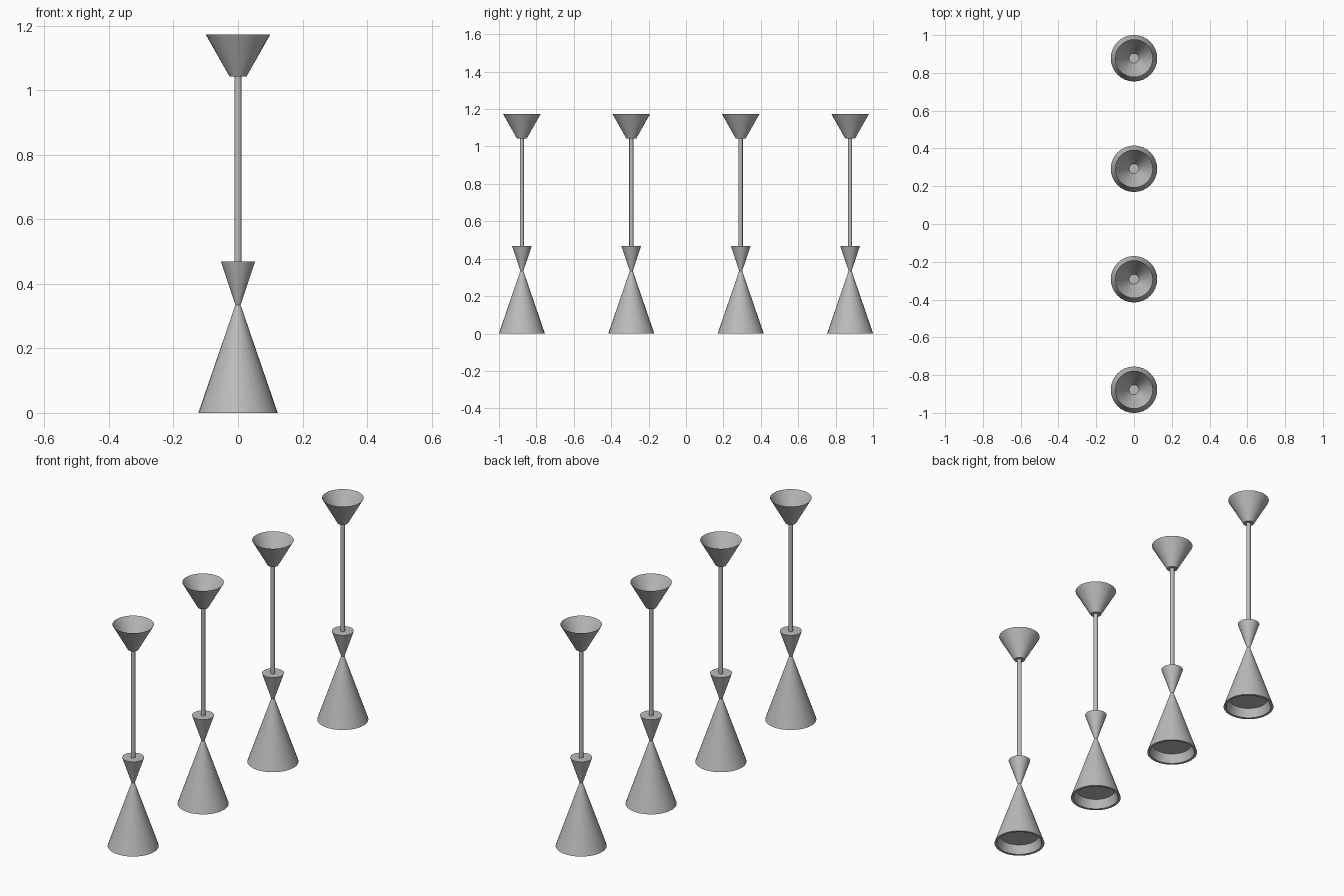
import bpy
import math

cube = bpy.data.objects.get("Cube")
if cube:
    bpy.data.objects.remove(cube, do_unlink=True)

SEGMENTS = 32
COUNT = 4
SPACING = 0.585

metal = bpy.data.materials.new("grey metal")
metal.use_nodes = True
grey = (0.5, 0.5, 0.5, 1)
metal.diffuse_color = grey
metal.node_tree.nodes["Principled BSDF"].inputs["Base Color"].default_value = grey


def lathe(name, profile):
    """Revolve (radius, height) points about z; end points are capped if radius is 0."""
    verts, faces, rings = [], [], []
    for r, z in profile:
        n = SEGMENTS if r > 0 else 1
        rings.append(list(range(len(verts), len(verts) + n)))
        for i in range(n):
            a = 2 * math.pi * i / SEGMENTS
            verts.append((r * math.cos(a), r * math.sin(a), z))
    for low, high in zip(rings, rings[1:]):
        for i in range(SEGMENTS):
            j = (i + 1) % SEGMENTS
            if len(low) == 1:
                faces.append((low[0], high[j], high[i]))
            elif len(high) == 1:
                faces.append((low[i], low[j], high[0]))
            else:
                faces.append((low[i], low[j], high[j], high[i]))
    mesh = bpy.data.meshes.new(name)
    mesh.from_pydata(verts, [], faces)
    mesh.materials.append(metal)
    return mesh


parts = {
    # hourglass shade with a thick rim and a recessed diffuser underneath
    "shade": lathe("shade", [(0, 0.045), (0.095, 0.045), (0.11, 0), (0.123, 0),
                             (0.008, 0.335), (0.053, 0.469), (0, 0.469)]),
    # thin hanging rod
    "rod": lathe("rod", [(0, 0.46), (0.011, 0.46), (0.011, 1.047), (0, 1.047)]),
    # open ceiling cup with a small flat floor
    "canopy": lathe("canopy", [(0, 1.042), (0.026, 1.042), (0.1, 1.173)]),
}

# row of identical pendants sharing the part meshes
bpy.ops.object.select_all(action='DESELECT')
for k in range(COUNT):
    y = (k - (COUNT - 1) / 2) * SPACING
    for name, mesh in parts.items():
        obj = bpy.data.objects.new(f"{name}_{k + 1}", mesh)
        obj.location.y = y
        bpy.context.collection.objects.link(obj)
        if k == 0:
            obj.select_set(True)
            bpy.context.view_layer.objects.active = obj
bpy.ops.object.shade_smooth_by_angle(angle=math.radians(30))
